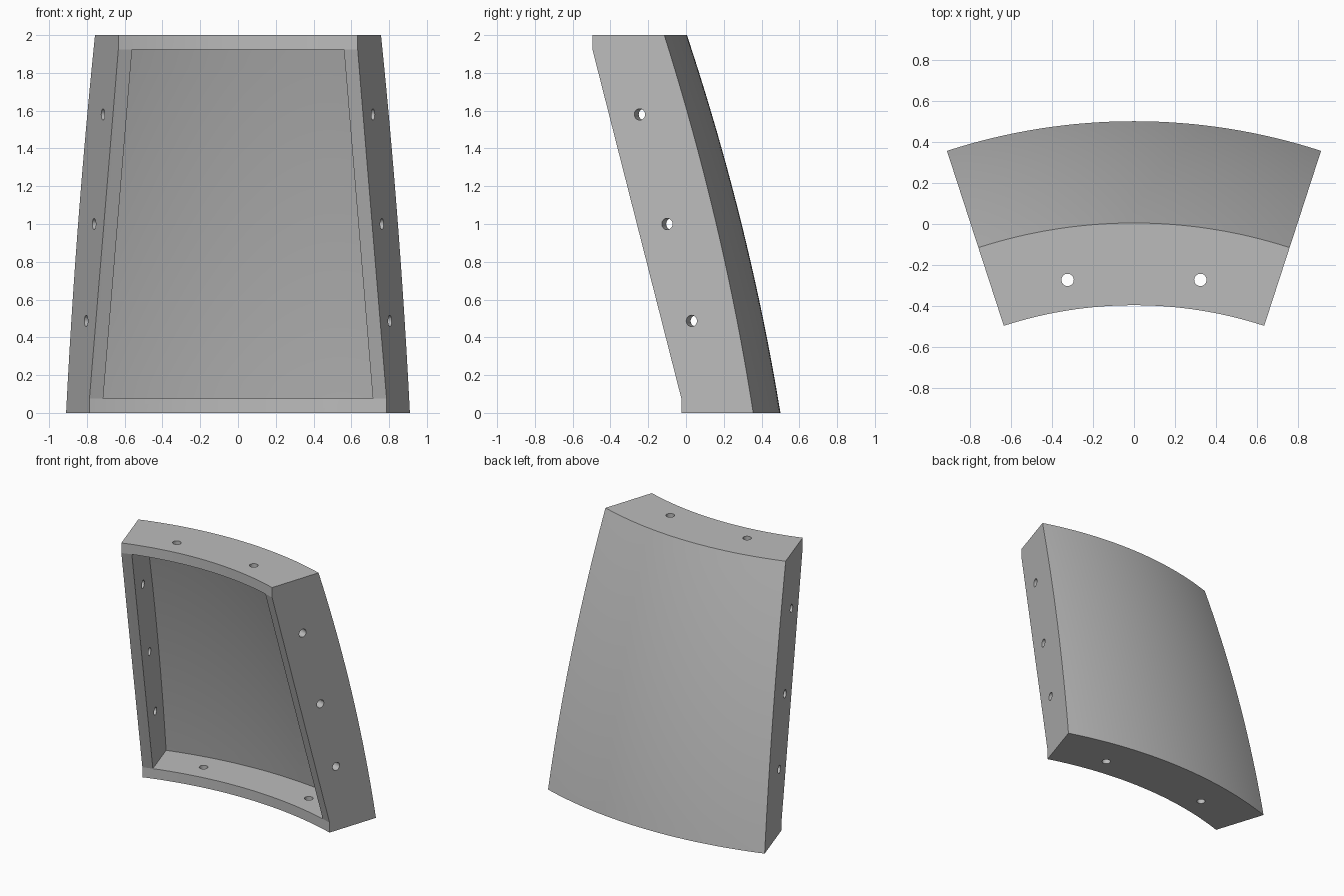
import bpy, bmesh
from math import sin, cos, asin, radians, pi
from mathutils import Matrix, Vector

if "Cube" in bpy.data.objects:
    bpy.data.objects.remove(bpy.data.objects["Cube"])

AXIS_Y = -2.445            # revolution axis behind the front
HALF = radians(18)         # half of the panel's sweep
WALL = 0.076               # flange and skin thickness
R_BOTTOM, R_TOP, BULGE = 2.945, 2.45, 0.042
STEPS, COLUMNS = 20, 32


def outer_radius(z):
    t = z / 2
    return R_BOTTOM + (R_TOP - R_BOTTOM) * t + 4 * BULGE * t * (1 - t)


def polar(r, angle, z):
    return Vector((r * sin(angle), AXIS_Y + r * cos(angle), z))


def make_object(name, bm):
    bmesh.ops.recalc_face_normals(bm, faces=bm.faces[:])
    mesh = bpy.data.meshes.new(name)
    bm.to_mesh(mesh)
    bm.free()
    obj = bpy.data.objects.new(name, mesh)
    bpy.context.collection.objects.link(obj)
    return obj


def sector(name, profile, inset=0):
    """Sweep an (r, z) profile about the axis, side walls inset in parallel."""
    bm = bmesh.new()
    rings = []
    for i in range(COLUMNS + 1):
        s = 2 * i / COLUMNS - 1
        rings.append([bm.verts.new(polar(r, s * (HALF - asin(inset / r)), z))
                      for r, z in profile])
    n = len(profile)
    for a, b in zip(rings, rings[1:]):
        for j in range(n):
            k = (j + 1) % n
            bm.faces.new((a[j], a[k], b[k], b[j]))
    bm.faces.new(rings[0])
    bm.faces.new(rings[-1][::-1])
    return make_object(name, bm)


def drill(bm, centre, direction):
    turn = Vector(direction).to_track_quat('Z', 'Y').to_matrix().to_4x4()
    bmesh.ops.create_cone(bm, cap_ends=True, segments=32, radius1=0.03,
                          radius2=0.03, depth=0.24,
                          matrix=Matrix.Translation(centre) @ turn)


# Solid curved panel: bulged outside, straight sloping inside
heights = [2 * i / STEPS for i in range(STEPS + 1)]
body = [(outer_radius(z), z) for z in heights]
body += [(2.05, 2), (2.05, 2 - WALL), (2.545, WALL), (2.545, 0)]
panel = sector("curved_panel", body)

# Pocket that leaves the skin and four flanges
levels = [WALL + (2 - 2 * WALL) * i / STEPS for i in range(STEPS + 1)]
hollow = [(outer_radius(z) - WALL, z) for z in levels]
hollow += [(1.8, 2 - WALL), (1.8, WALL)]
pocket = sector("pocket_cutter", hollow, WALL)

# Bolt holes through the side, top and bottom flanges
bm = bmesh.new()
for side in (-1, 1):
    for r, z in ((2.313, 1.58), (2.466, 1.0), (2.602, 0.487)):
        drill(bm, polar(r, side * HALF, z), (side * cos(HALF), -sin(HALF), 0))
    drill(bm, (side * 0.323, -0.272, 2), (0, 0, 1))
    drill(bm, (side * 0.442, 0.218, 0), (0, 0, 1))
holes = make_object("bolt_hole_cutter", bm)

for cutter in (pocket, holes):
    cutter.hide_render = True
    mod = panel.modifiers.new(cutter.name, 'BOOLEAN')
    mod.operation, mod.solver, mod.object = 'DIFFERENCE', 'EXACT', cutter

# Keep the cut result and drop the cutters
graph = bpy.context.evaluated_depsgraph_get()
cut_mesh = bpy.data.meshes.new_from_object(panel.evaluated_get(graph))
panel.modifiers.clear()
panel.data = cut_mesh
for cutter in (pocket, holes):
    bpy.data.objects.remove(cutter)

# Single grey finish
grey = bpy.data.materials.new("plain grey")
grey.use_nodes = True
colour = (0.5, 0.5, 0.5, 1)
grey.diffuse_color = colour
grey.node_tree.nodes["Principled BSDF"].inputs["Base Color"].default_value = colour
panel.data.materials.clear()
panel.data.materials.append(grey)

bpy.ops.object.select_all(action='DESELECT')
panel.select_set(True)
bpy.context.view_layer.objects.active = panel
bpy.ops.object.shade_smooth_by_angle(angle=radians(10))
